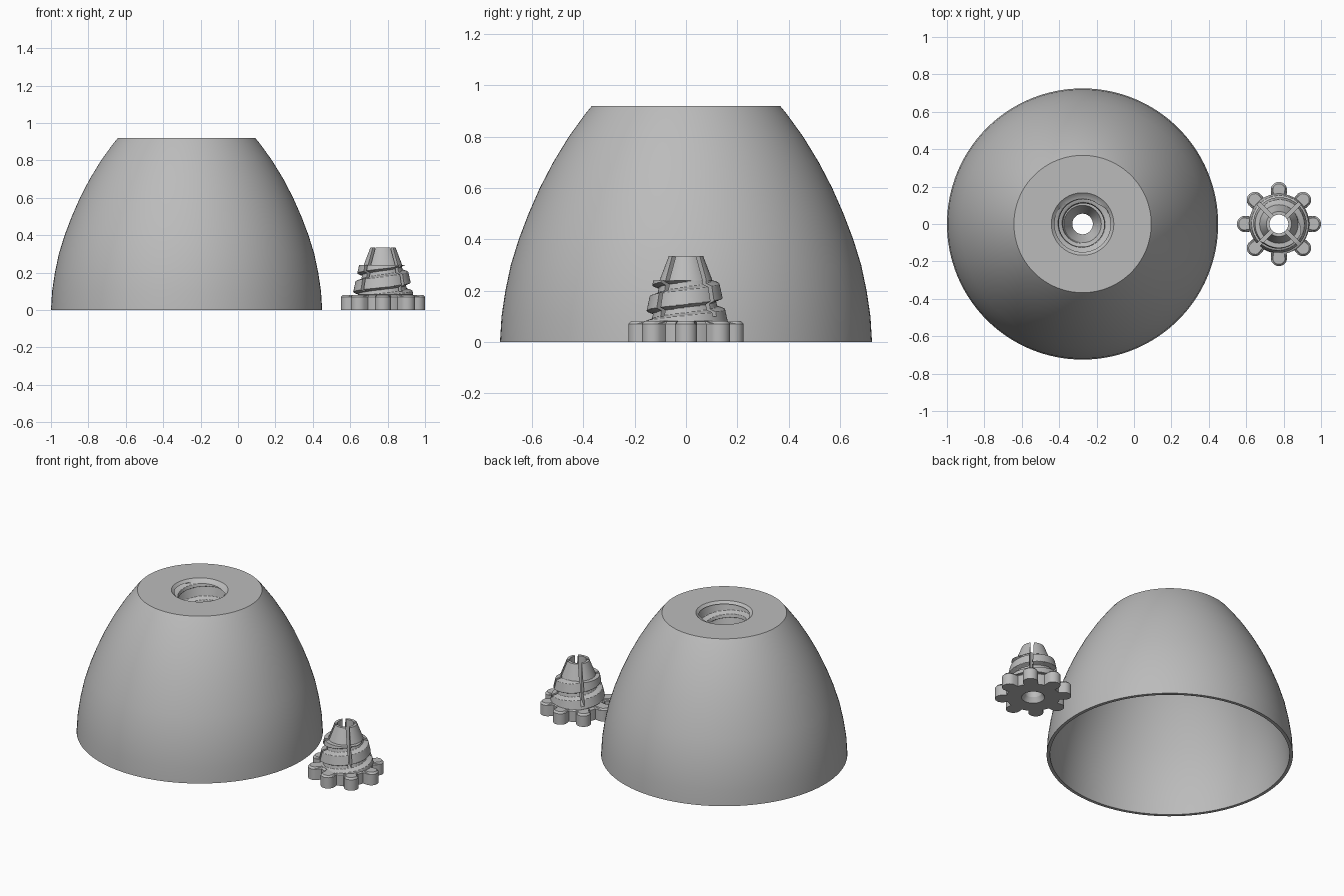
import bpy, bmesh
from math import sin, cos, pi, radians, sqrt, tau

cube = bpy.data.objects.get("Cube")
if cube:
    bpy.data.objects.remove(cube)

gray = bpy.data.materials.new("plain gray")
gray.use_nodes = True
gray.diffuse_color = (0.5, 0.5, 0.5, 1)
gray.node_tree.nodes["Principled BSDF"].inputs["Base Color"].default_value = (0.5, 0.5, 0.5, 1)

SHADE_X, KNOB_X = -0.275, 0.775
TOP = 0.92
PITCH = 0.1


def ring_loft(name, x, rings, segments):
    """Closed tube of rings; each ring is (radius or radius(angle), height)."""
    bm = bmesh.new()
    loops = []
    for radius, z in rings:
        loop = []
        for i in range(segments):
            a = tau * i / segments
            r = radius(a) if callable(radius) else radius
            loop.append(bm.verts.new((r * cos(a), r * sin(a), z)))
        loops.append(loop)
    for k, low in enumerate(loops):
        high = loops[(k + 1) % len(loops)]
        for i in range(segments):
            j = (i + 1) % segments
            bm.faces.new((low[i], low[j], high[j], high[i]))
    bmesh.ops.recalc_face_normals(bm, faces=bm.faces)
    mesh = bpy.data.meshes.new(name)
    bm.to_mesh(mesh)
    bm.free()
    mesh.materials.append(gray)
    obj = bpy.data.objects.new(name, mesh)
    bpy.context.collection.objects.link(obj)
    obj.location.x = x
    return obj


def smooth(obj):
    bpy.ops.object.select_all(action='DESELECT')
    obj.select_set(True)
    bpy.context.view_layer.objects.active = obj
    bpy.ops.object.shade_smooth_by_angle(angle=radians(28))


def thread(z, clearance=0.0, turn=0.0):
    """Tapered trapezoid screw thread as a radius over the angle."""
    crest = 0.154 - 0.22 * (z - 0.12)

    def radius(a):
        phase = ((z - 0.15) / PITCH - (a + turn + pi / 2) / tau) % 1
        distance = min(phase, 1 - phase)
        ridge = max(0, min(1, (0.39 - distance) / 0.1))
        return crest - 0.028 * (1 - ridge) + clearance
    return radius


def thread_rings(start, end, steps):
    return [start + (end - start) * i / steps for i in range(steps + 1)]


# Shade: domed shell with a threaded collar hanging inside the flat top
outer = [(0.725, 0), (0.719, 0.1), (0.704, 0.2), (0.683, 0.3), (0.652, 0.4),
         (0.614, 0.5), (0.570, 0.6), (0.518, 0.7), (0.457, 0.8), (0.392, 0.89), (0.367, TOP)]


def dome_radius(z):
    for (r0, z0), (r1, z1) in zip(outer, outer[1:]):
        if z <= z1:
            return r0 + (r1 - r0) * (z - z0) / (z1 - z0)


hole = [(0.167, TOP), (0.150, TOP - 0.015)]
for z in thread_rings(0.1, 0.24, 48):
    hole.append((thread(z, 0.004, pi), TOP + 0.08 - z))
hole += [(0.1, TOP - 0.162), (0.055, TOP - 0.26)]
collar = [(0.12, TOP - 0.26), (0.2, TOP - 0.03)]
inner = [(dome_radius(z) - 0.02, z) for r, z in reversed(outer[:-1])]
shade = ring_loft("lamp_shade", SHADE_X, outer + hole + collar + inner, 128)
smooth(shade)


# Knob grip: disc with eight rounded lobes
def lobed(inset):
    def radius(a):
        t = (a + pi / 8) % (pi / 4) - pi / 8
        lobe_r, centre = 0.044 - inset, 0.181
        reach = lobe_r ** 2 - (centre * sin(t)) ** 2
        lobe = centre * cos(t) + sqrt(reach) if reach > 0 else 0
        return max(0.158 - inset, lobe)
    return radius


grip = ring_loft("knob_grip", KNOB_X, [
    (0.068, 0), (lobed(0), 0), (lobed(0), 0.07), (lobed(0.01), 0.081),
    (0.05, 0.081), (0.05, 0.03)], 192)
smooth(grip)

# Knob stem: screw thread with a clamping cone above
stem_rings = [(0.05, 0.075), (0.126, 0.075)]
stem_rings += [(thread(z), z) for z in thread_rings(0.082, 0.24, 56)]
stem_rings += [(0.103, 0.2405), (0.067, 0.335), (0.05, 0.335)]
stem = ring_loft("knob_stem", KNOB_X, stem_rings, 96)

# Crossed slots split the stem into four jaws
for angle in (pi / 4, -pi / 4):
    bpy.ops.mesh.primitive_cube_add(size=1, location=(KNOB_X, 0, 0.25), rotation=(0, 0, angle))
    cutter = bpy.context.object
    cutter.name = "slot_cutter"
    cutter.scale = (0.5, 0.02, 0.3)
    cut = stem.modifiers.new("slot", 'BOOLEAN')
    cut.operation = 'DIFFERENCE'
    cut.solver = 'EXACT'
    cut.object = cutter
    bpy.ops.object.select_all(action='DESELECT')
    stem.select_set(True)
    bpy.context.view_layer.objects.active = stem
    bpy.ops.object.modifier_apply(modifier=cut.name)
    bpy.data.objects.remove(cutter)
smooth(stem)
